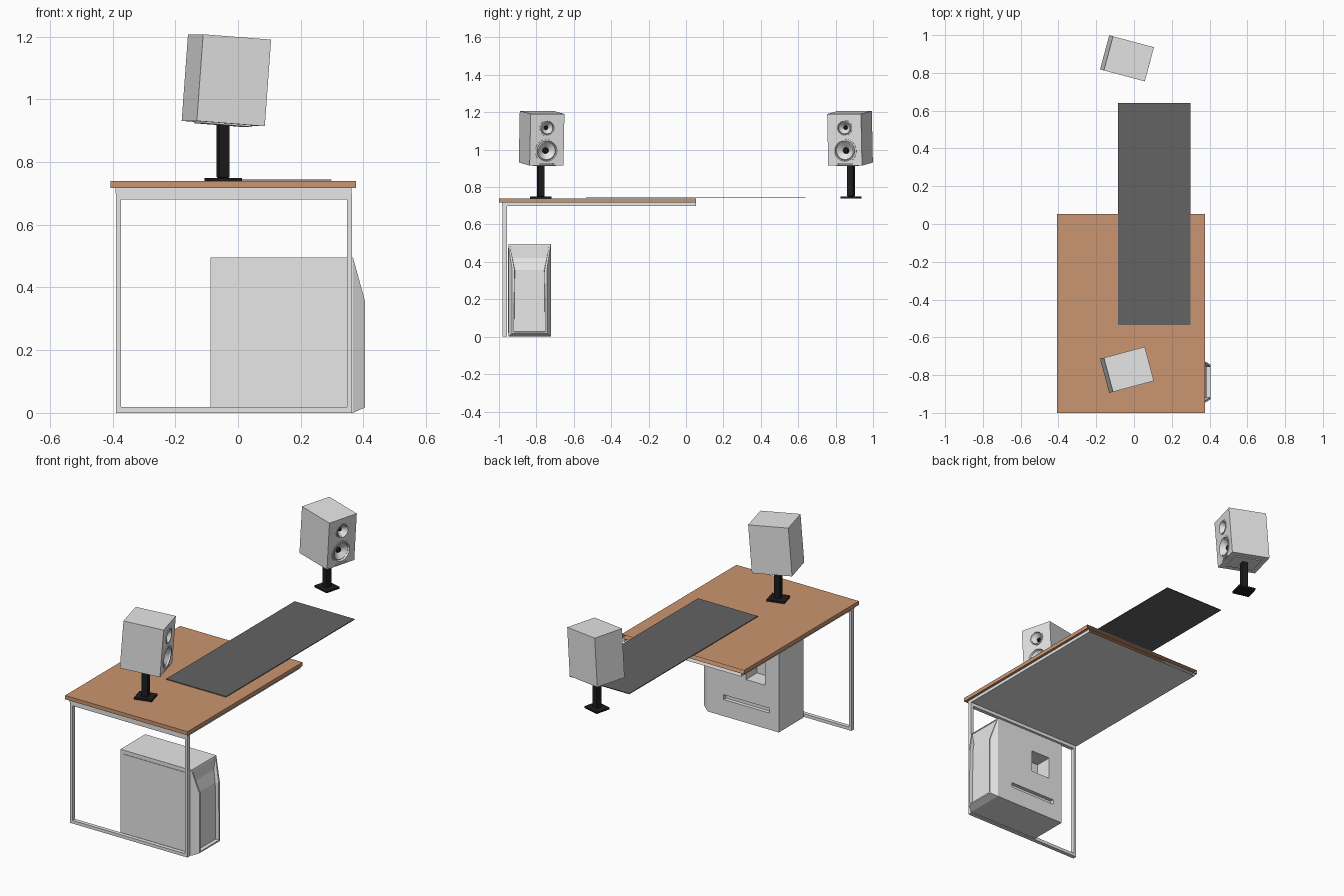
import bpy, bmesh, math
from mathutils import Matrix, Vector

if "Cube" in bpy.data.objects:
    bpy.data.objects.remove(bpy.data.objects["Cube"])

def material(name, rgb):
    m = bpy.data.materials.new(name)
    m.diffuse_color = (*rgb, 1)
    m.use_nodes = True
    m.node_tree.nodes["Principled BSDF"].inputs["Base Color"].default_value = m.diffuse_color
    return m

GREY = material("light_grey", (0.8, 0.8, 0.8))
WOOD = material("wood_brown", (0.6, 0.3, 0.162))
MAT = material("mat_charcoal", (0.126, 0.126, 0.126))
BLACK = material("stand_black", (0.012, 0.012, 0.012))

def add_box(bm, x, y, z):
    """Box from three (min, max) ranges; returns its vertices."""
    size = Matrix.Diagonal((x[1] - x[0], y[1] - y[0], z[1] - z[0], 1))
    mid = Matrix.Translation(((x[0] + x[1]) / 2, (y[0] + y[1]) / 2, (z[0] + z[1]) / 2))
    return bmesh.ops.create_cube(bm, size=1, matrix=mid @ size)["verts"]

def finish(bm, name, mats, matrix=Matrix(), normals=True):
    if normals:
        bmesh.ops.recalc_face_normals(bm, faces=bm.faces)
    me = bpy.data.meshes.new(name)
    bm.to_mesh(me)
    bm.free()
    for m in mats:
        me.materials.append(m)
    ob = bpy.data.objects.new(name, me)
    ob.matrix_world = matrix
    bpy.context.collection.objects.link(ob)
    return ob

def boxes(name, mat, parts, matrix=Matrix()):
    bm = bmesh.new()
    for p in parts:
        add_box(bm, *p)
    return finish(bm, name, [mat], matrix)

def carve(ob, cutter):
    """Subtract the cutter from the object, then remove the cutter."""
    cutter.hide_render = True
    mod = ob.modifiers.new("cut", "BOOLEAN")
    mod.operation, mod.solver, mod.object = "DIFFERENCE", "EXACT", cutter
    bpy.context.view_layer.update()
    deps = bpy.context.evaluated_depsgraph_get()
    me = bpy.data.meshes.new_from_object(ob.evaluated_get(deps))
    ob.modifiers.clear()
    ob.data = me
    bpy.data.objects.remove(cutter)

def smooth(ob):
    bpy.ops.object.select_all(action="DESELECT")
    ob.select_set(True)
    bpy.context.view_layer.objects.active = ob
    bpy.ops.object.shade_smooth_by_angle(angle=math.radians(35))

MIRROR_Y = 0.0525   # centre line of the desk set-up

# Desk top and under-plate, open at the centre line
def open_slab(name, mat, x, y, z):
    bm = bmesh.new()
    add_box(bm, x, y, z)
    bm.normal_update()
    end = [f for f in bm.faces if f.normal.y > 0.9]
    bmesh.ops.delete(bm, geom=end, context="FACES")
    finish(bm, name, [mat], normals=False)

open_slab("desk_top", WOOD, (-0.407, 0.377), (-1, MIRROR_Y), (0.718, 0.74))
open_slab("desk_under_plate", GREY, (-0.391, 0.362), (-0.983, MIRROR_Y), (0.7, 0.718))

# Leg frame
LY, T = (-0.98, -0.957), 0.016
boxes("leg_frame", GREY, [
    ((-0.389, -0.389 + T), LY, (0, 0.7)),
    ((0.363 - T, 0.363), LY, (0, 0.7)),
    ((-0.389 + T, 0.363 - T), LY, (0, 0.018)),
    ((-0.389 + T, 0.363 - T), LY, (0.681, 0.7))])

# Desk mat
boxes("desk_mat", MAT, [((-0.085, 0.298), (-0.535, 0.64), (0.7405, 0.745))])

# Computer case with a recess and a slot in its inner side
case = boxes("computer_case", GREY, [((-0.088, 0.367), (-0.95, -0.723), (0, 0.495))])
carve(case, boxes("case_cutter", GREY, [
    ((0.0, 0.122), (-0.823, -0.6), (0.25, 0.378)),
    ((-0.029, 0.266), (-0.745, -0.6), (0.096, 0.124))]))
boxes("case_side_panel", GREY, [((-0.068, 0.35), (-0.953, -0.95), (0.02, 0.473))])

# Tapered bezel on the case, with a sunken panel
bm = bmesh.new()
add_box(bm, (0.367, 0.405), (-0.95, -0.723), (0, 0.495))
for v in bm.verts:
    if v.co.x > 0.39:
        v.co.y += 0.021 if v.co.y < -0.83 else -0.021
        v.co.z = 0.357 if v.co.z > 0.2 else 0.017
bm.normal_update()
face = [f for f in bm.faces if f.normal.x > 0.9]
bmesh.ops.inset_region(bm, faces=face, thickness=0.012)
bmesh.ops.inset_region(bm, faces=face, thickness=0.002, depth=-0.02)
finish(bm, "case_bezel", [GREY])

# Lathe about the local x axis for the speaker drivers
def driver(name, radius, matrix, segs=32):
    profile = [(1.0, -0.002), (1.0, 0.003), (0.86, 0.003), (0.8, -0.006), (0.72, -0.002),
               (0.62, -0.007), (0.26, -0.026), (0.18, -0.017), (0.001, -0.014)]
    bm = bmesh.new()
    rings = []
    for r, x in profile:
        ring = []
        for i in range(segs):
            a = 2 * math.pi * i / segs
            ring.append(bm.verts.new((x, radius * r * math.cos(a), radius * r * math.sin(a))))
        rings.append(ring)
    for k in range(len(rings) - 1):
        for i in range(segs):
            j = (i + 1) % segs
            f = bm.faces.new((rings[k][i], rings[k][j], rings[k + 1][j], rings[k + 1][i]))
            f.material_index = 1 if k >= len(rings) - 3 else 0   # dust cap
    cap = bm.faces.new(rings[-1])
    cap.material_index = 1
    bm.normal_update()
    if cap.normal.x < 0:
        bmesh.ops.reverse_faces(bm, faces=bm.faces)
    smooth(finish(bm, name, [GREY, BLACK], matrix, normals=False))

# Speakers on stands, one each side of the centre line
D, W, H = 0.225, 0.187, 0.277
DRIVERS = [("tweeter", 0.043, 0.063), ("woofer", 0.064, -0.06)]
for side, sign in (("near", -1), ("far", 1)):
    turn = Matrix.Rotation(-sign * math.radians(15), 4, "Z")
    tilt = Matrix.Rotation(math.radians(4.3), 4, "Y")
    body = Matrix.Translation((-0.037, MIRROR_Y + sign * 0.8245, 1.061)) @ turn @ tilt
    foot = Matrix.Translation((-0.0475, MIRROR_Y + sign * 0.829, 0.74)) @ turn

    cabinet = boxes(side + "_speaker_cabinet", GREY,
                    [((-D / 2, D / 2), (-W / 2, W / 2), (-H / 2, H / 2))], body)
    for part, r, z in DRIVERS:
        at = body @ Matrix.Translation((D / 2, 0, z))
        bm = bmesh.new()
        bmesh.ops.create_cone(bm, cap_ends=True, segments=32, radius1=r * 0.92, radius2=r * 0.92,
                              depth=0.08, matrix=Matrix.Rotation(math.pi / 2, 4, "Y"))
        carve(cabinet, finish(bm, "driver_cutter", [GREY], at))
        driver(side + "_" + part, r, at)
    # Port slot below the woofer
    carve(cabinet, boxes("port_cutter", GREY,
                         [((D / 2 - 0.012, 0.2), (-0.04, 0.04), (-0.132, -0.127))], body))

    boxes(side + "_stand_plate", GREY,
          [((-0.08, 0.08), (-0.06, 0.06), (-H / 2 - 0.005, -H / 2))], body)
    boxes(side + "_stand_base", BLACK, [((-0.05, 0.05), (-0.045, 0.045), (0, 0.01))], foot)
    post = boxes(side + "_stand_post", BLACK,
                 [((-0.018, 0.018), (-0.018, 0.018), (0.01, 0.18))], foot)
    bev = post.modifiers.new("round", "BEVEL")
    bev.width, bev.segments = 0.004, 2
